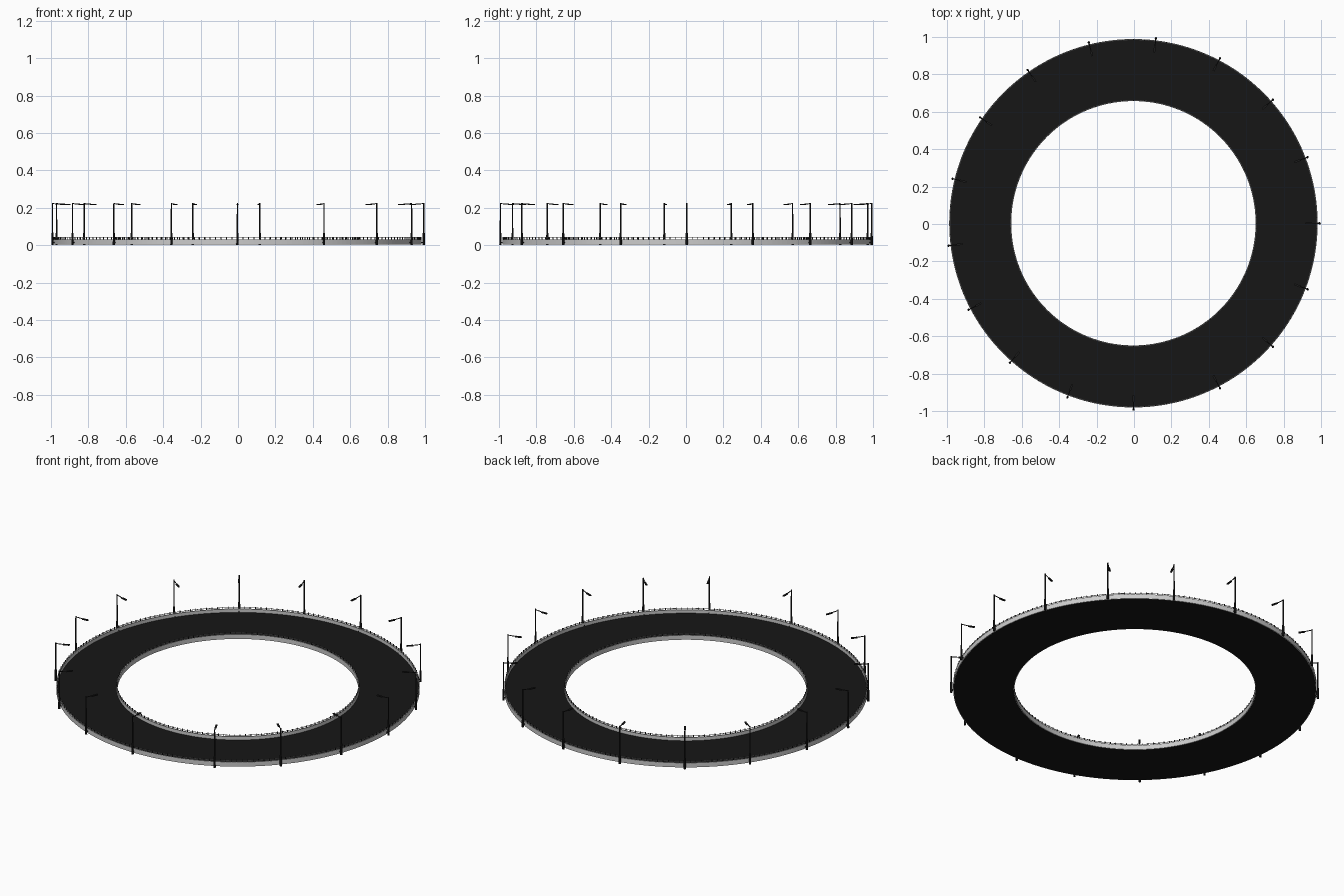
import bpy, bmesh, math
from mathutils import Matrix, Vector

if "Cube" in bpy.data.objects:
    bpy.data.objects.remove(bpy.data.objects["Cube"])

CENTRE = Vector((-0.003, 0.004, 0))
STEP = 2 * math.pi / 208          # outer railing post spacing, a lamp every 12 posts


def material(name, col):
    m = bpy.data.materials.new(name)
    m.diffuse_color = (*col, 1)
    m.use_nodes = True
    m.node_tree.nodes["Principled BSDF"].inputs["Base Color"].default_value = m.diffuse_color
    return m


BLACK = material("asphalt", (0.008, 0.008, 0.008))
DARK = material("dark_metal", (0.012, 0.012, 0.012))


def finish(name, bm, mat=None):
    bmesh.ops.recalc_face_normals(bm, faces=bm.faces)
    me = bpy.data.meshes.new(name)
    bm.to_mesh(me)
    bm.free()
    ob = bpy.data.objects.new(name, me)
    ob.location = CENTRE
    bpy.context.collection.objects.link(ob)
    if mat:
        me.materials.append(mat)
    return ob


def ring(name, r0, r1, z0, z1, mat=None, n=208):
    # rectangular section swept round the circle
    bm = bmesh.new()
    loops = []
    for i in range(n):
        c, s = math.cos(2 * math.pi * i / n), math.sin(2 * math.pi * i / n)
        loops.append([bm.verts.new((r * c, r * s, z))
                      for r, z in ((r0, z0), (r1, z0), (r1, z1), (r0, z1))])
    for i in range(n):
        a, b = loops[i], loops[(i + 1) % n]
        for k in range(4):
            bm.faces.new((a[k], b[k], b[(k + 1) % 4], a[(k + 1) % 4]))
    return finish(name, bm, mat)


def box(bm, mat, centre, size):
    bmesh.ops.create_cube(bm, size=1, matrix=mat @ Matrix.Translation(centre)
                          @ Matrix.Diagonal((*size, 1)))


def tube(bm, mat, a, b, r1, r2, n=8):
    a, b = Vector(a), Vector(b)
    rot = (b - a).to_track_quat('Z', 'Y').to_matrix().to_4x4()
    bmesh.ops.create_cone(bm, cap_ends=True, segments=n, radius1=r1, radius2=r2,
                          depth=(b - a).length,
                          matrix=mat @ Matrix.Translation((a + b) / 2) @ rot)


# road deck
ring("road", 0.657, 0.981, 0.003, 0.011, BLACK)

# side barriers with railings on top
for side, r, count in (("outer", 0.982, 208), ("inner", 0.656, 140)):
    ring(side + "_barrier", r - 0.003, r + 0.003, 0.004, 0.031)
    ring(side + "_handrail", r - 0.0012, r + 0.0012, 0.037, 0.0395)
    bm = bmesh.new()
    for i in range(count):
        rot = Matrix.Rotation(2 * math.pi * i / count, 4, 'Z')
        box(bm, rot, (r, 0, 0.0235), (0.004, 0.004, 0.039))
    finish(side + "_railing_posts", bm, DARK)

# street lamps, arms reaching inwards over the road
for i in range(-3, 14):
    rot = Matrix.Rotation(12 * STEP * i, 4, 'Z')
    R = 0.996
    bm = bmesh.new()
    tube(bm, rot, (R, 0, 0), (R, 0, 0.066), 0.0065, 0.0055)
    tube(bm, rot, (R, 0, 0.066), (R, 0, 0.226), 0.004, 0.0035)
    tube(bm, rot, (R, 0, 0.222), (R - 0.045, 0, 0.219), 0.0025, 0.0025)
    box(bm, rot, (R - 0.058, 0, 0.218), (0.036, 0.010, 0.006))
    box(bm, rot, (R - 0.010, 0, 0.015), (0.016, 0.006, 0.006))
    finish("street_lamp", bm, DARK)
